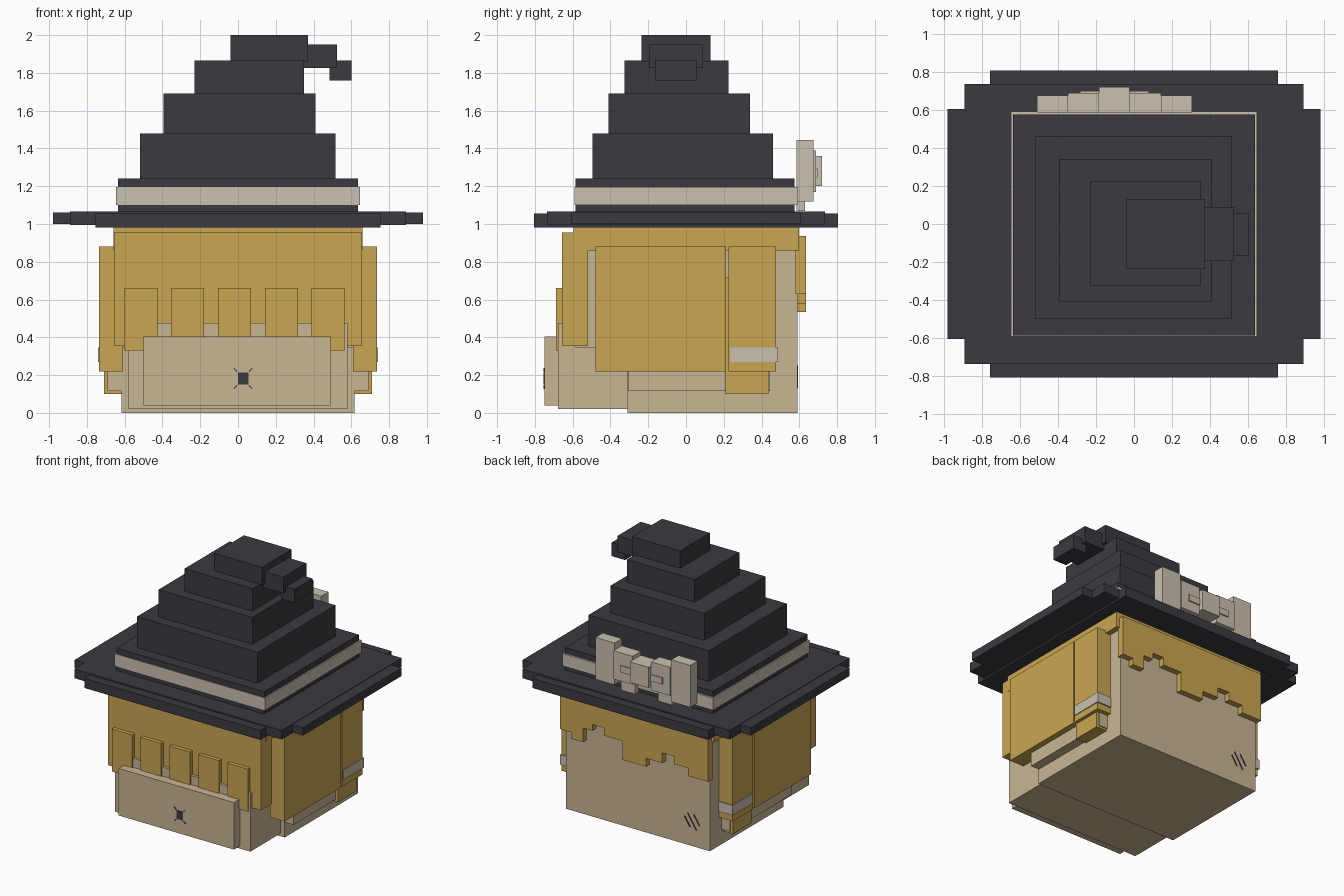
import bpy, bmesh, math
from mathutils import Matrix


def srgb(h):
    def lin(c):
        return c / 12.92 if c <= 0.04045 else ((c + 0.055) / 1.055) ** 2.4
    return [lin(int(h[i:i + 2], 16) / 255) for i in (0, 2, 4)] + [1.0]


def material(name, h):
    m = bpy.data.materials.new(name)
    m.diffuse_color = srgb(h)
    return m


DARK = material("charcoal", "3b3a40")
GOLD = material("golden_hair", "c9a652")
SKIN = material("tan", "c8b694")
PALE = material("pale_ribbon", "c9c1b1")


def make(name, mat, boxes):
    """One object from boxes given as (x0, x1, y0, y1, z0, z1[, tilt about y])."""
    bm = bmesh.new()
    for b in boxes:
        x0, x1, y0, y1, z0, z1 = b[:6]
        tilt = b[6] if len(b) > 6 else 0
        mtx = (Matrix.Translation(((x0 + x1) / 2, (y0 + y1) / 2, (z0 + z1) / 2))
               @ Matrix.Rotation(tilt, 4, 'Y')
               @ Matrix.Diagonal((x1 - x0, y1 - y0, z1 - z0, 1)))
        bmesh.ops.create_cube(bm, size=1, matrix=mtx)
    me = bpy.data.meshes.new(name)
    bm.to_mesh(me)
    bm.free()
    me.materials.append(mat)
    ob = bpy.data.objects.new(name, me)
    bpy.context.collection.objects.link(ob)
    return ob


def pair(name, mat, b):
    """A box on the right and its mirror on the left."""
    make("right_" + name, mat, [b])
    make("left_" + name, mat, [(-b[1], -b[0]) + tuple(b[2:])])


# Hat brim: three overlapping slabs make the stepped corners
make("hat_brim", DARK, [
    (-.98, .98, -.605, .605, 1.0, 1.062),
    (-.89, .89, -.735, .735, .995, 1.066),
    (-.755, .755, -.805, .805, .982, 1.056)])

# Hat crown: shrinking tiers that drift to the right
make("hat_crown", DARK, [
    (-.635, .635, -.585, .575, 1.05, 1.24),
    (-.52, .515, -.495, .46, 1.235, 1.48),
    (-.395, .41, -.41, .34, 1.475, 1.69),
    (-.23, .35, -.325, .225, 1.685, 1.865),
    (-.04, .37, -.235, .13, 1.86, 2.0)])
make("hat_tip", DARK, [
    (.34, .525, -.195, .09, 1.825, 1.95),
    (.485, .6, -.165, .055, 1.76, 1.865)])
make("hat_band", PALE, [(-.645, .645, -.59, .59, 1.10, 1.195)])

# Bow on the back of the hat, mirrored about its own centre
BX = -.1025
bow = [(BX - .08, BX + .08, .585, .72, 1.2, 1.36)]
for s in (-1, 1):
    for a, b, y0, y1, z0, z1 in [
            (.243, .407, .585, .675, 1.12, 1.445),   # outer loop
            (.08, .243, .585, .687, 1.17, 1.39),     # inner loop
            (.08, .18, .66, .697, 1.245, 1.295),     # fold
            (.1, .22, .585, .63, 1.07, 1.18)]:       # tail
        x0, x1 = sorted((BX + s * a, BX + s * b))
        bow.append((x0, x1, y0, y1, z0, z1))
make("bow", PALE, bow)

# Head
make("head", SKIN, [
    (-.618, .618, -.31, .59, 0, .95),
    (-.612, .612, -.585, -.3, .345, .95)])
make("muzzle_base", SKIN, [(-.58, .58, -.677, -.3, .02, .475)])
make("muzzle", SKIN, [(-.5, .49, -.75, -.67, .04, .405)])
pair("cheek", SKIN, (.6, .69, -.305, .445, .115, .35))

# Hair: cap, fringe and front locks
make("hair_cap", GOLD, [(-.66, .66, -.595, .597, .86, .99)])
make("hair_fringe", GOLD, [(-.657, .657, -.657, -.52, .353, .955)])
make("front_locks", GOLD, [
    (-.602 + i * .248, -.427 + i * .248, -.687, -.65, .33, .66) for i in range(5)])

# Side hair, braid and braid tie
pair("side_hair", GOLD, (.61, .735, -.48, .212, .22, .88))
pair("braid", GOLD, (.61, .735, .226, .477, .22, .88))
pair("braid_end", GOLD, (.61, .71, .21, .437, .10, .72))
pair("braid_tie", PALE, (.612, .741, .235, .487, .27, .347))

# Back hair: plate of columns with a ragged lower edge (right edge x, bottom z)
cols = [(.635, .63), (.54, .58), (.44, .69), (.36, .74), (.26, .68), (.1, .535),
        (-.1, .6), (-.24, .68), (-.34, .62), (-.46, .56), (-.635, 0)]
make("back_hair", GOLD, [
    (cols[i + 1][0], cols[i][0], .58, .635, cols[i][1], .937)
    for i in range(len(cols) - 1)])

# Nose with four thin diagonal whisker marks
make("nose", DARK, [(0, .055, -.755, -.748, .15, .215)])
make("nose_marks", DARK, [
    (.027 + sx * .04 - .012, .027 + sx * .04 + .012, -.754, -.748,
     .182 + sz * .045 - .003, .182 + sz * .045 + .003, -sx * sz * math.radians(45))
    for sx in (-1, 1) for sz in (-1, 1)])

# Three scratch marks low on the back
make("back_marks", DARK, [
    (x - .004, x + .004, .587, .594, z - h / 2, z + h / 2, math.radians(33))
    for x, z, h in [(-.425, .18, .09), (-.465, .19, .14), (-.505, .21, .09)]])
